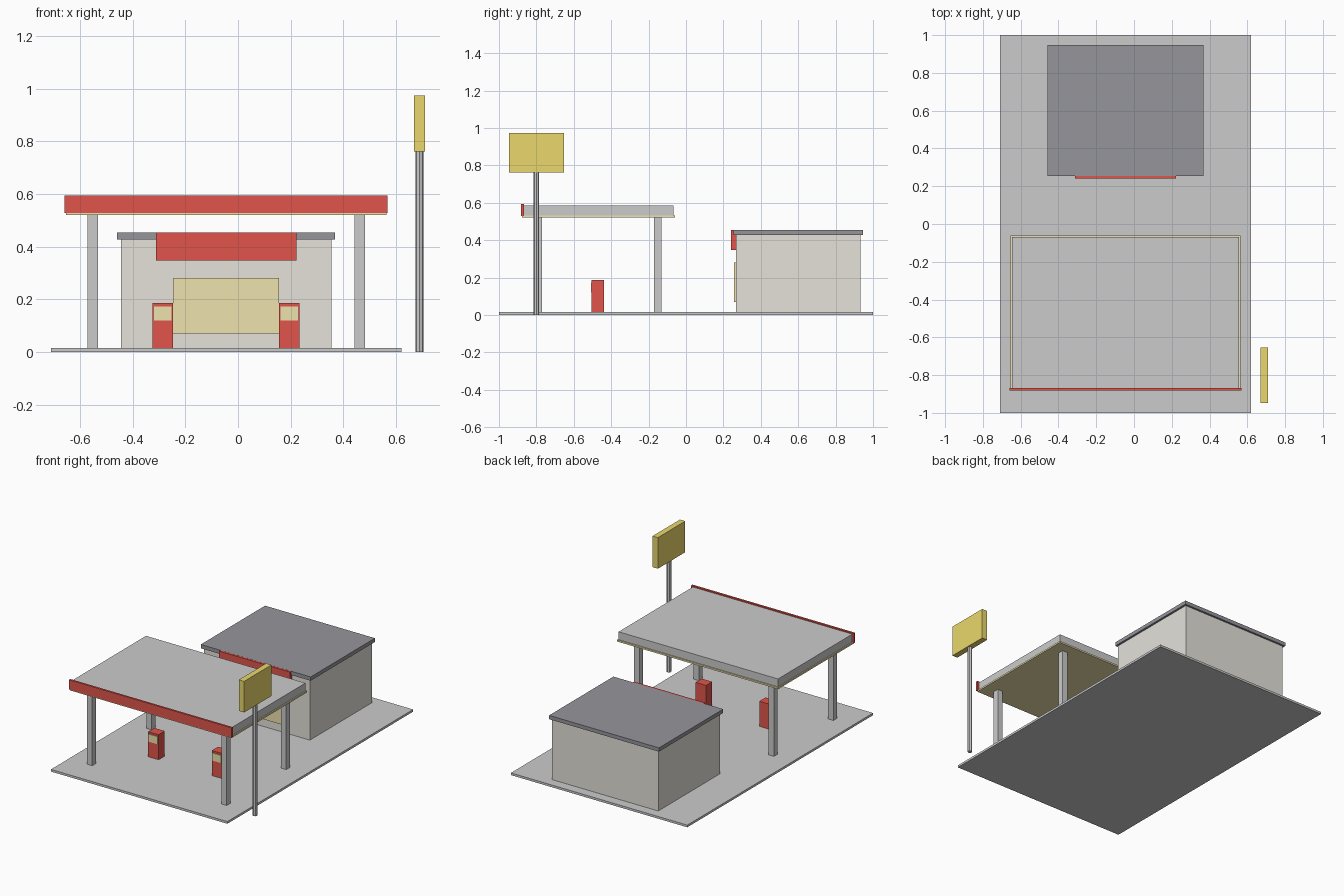
import bpy

if "Cube" in bpy.data.objects:
    bpy.data.objects.remove(bpy.data.objects["Cube"])


def material(name, rgb):
    m = bpy.data.materials.new(name)
    m.diffuse_color = (*rgb, 1)
    m.use_nodes = True
    m.node_tree.nodes["Principled BSDF"].inputs["Base Color"].default_value = m.diffuse_color
    return m


RED = material("red", (0.75, 0.09, 0.07))
YELLOW = material("yellow", (0.82, 0.68, 0.15))
CREAM = material("cream", (0.86, 0.76, 0.42))
WALL = material("wall", (0.78, 0.76, 0.70))
ROOF = material("roof", (0.30, 0.30, 0.33))


def box(name, x, y, z, mat=None):
    """Box spanning the given (min, max) ranges."""
    spans = (x, y, z)
    bpy.ops.mesh.primitive_cube_add(size=1, location=[(a + b) / 2 for a, b in spans])
    ob = bpy.context.object
    ob.name = name
    ob.scale = [b - a for a, b in spans]
    bpy.ops.object.transform_apply(location=False, rotation=False, scale=True)
    if mat:
        ob.data.materials.append(mat)
    return ob


MID = -0.045  # centre line of the forecourt

# Forecourt slab
box("forecourt_slab", (-0.71, 0.62), (-1, 1), (0, 0.015))

# Shop building
box("shop_walls", (MID - 0.40, MID + 0.40), (0.267, 0.934), (0.001, 0.428), WALL)
box("shop_roof", (MID - 0.414, MID + 0.414), (0.255, 0.947), (0.428, 0.454), ROOF)
box("shop_fascia", (MID - 0.267, MID + 0.267), (0.241, 0.267), (0.347, 0.4535), RED)
box("shop_window", (MID - 0.201, MID + 0.201), (0.256, 0.27), (0.07, 0.281), CREAM)

# Canopy with fascia and lit underside
box("canopy_roof", (MID - 0.601, MID + 0.601), (-0.87, -0.068), (0.532, 0.586))
box("canopy_underside", (MID - 0.608, MID + 0.608), (-0.876, -0.06), (0.521, 0.532), CREAM)
box("canopy_fascia", (MID - 0.613, MID + 0.613), (-0.881, -0.867), (0.528, 0.594), RED)

# Canopy posts
for side, x in (("left", MID - 0.507), ("right", MID + 0.507)):
    for end, y in (("front", -0.79), ("back", -0.15)):
        box(f"canopy_post_{end}_{side}", (x - 0.02, x + 0.02), (y - 0.02, y + 0.02), (0.001, 0.525))

# Fuel pumps with displays
for side, x in (("left", MID - 0.24), ("right", MID + 0.24)):
    box(f"pump_body_{side}", (x - 0.039, x + 0.039), (-0.504, -0.438), (0.001, 0.186), RED)
    box(f"pump_display_{side}", (x - 0.033, x + 0.033), (-0.509, -0.5), (0.121, 0.173), CREAM)

# Roadside sign
bpy.ops.mesh.primitive_cylinder_add(vertices=8, radius=0.015, depth=0.77, location=(0.689, -0.80, 0.385))
bpy.context.object.name = "sign_pole"
box("sign_panel", (0.669, 0.709), (-0.947, -0.653), (0.762, 0.974), YELLOW)
